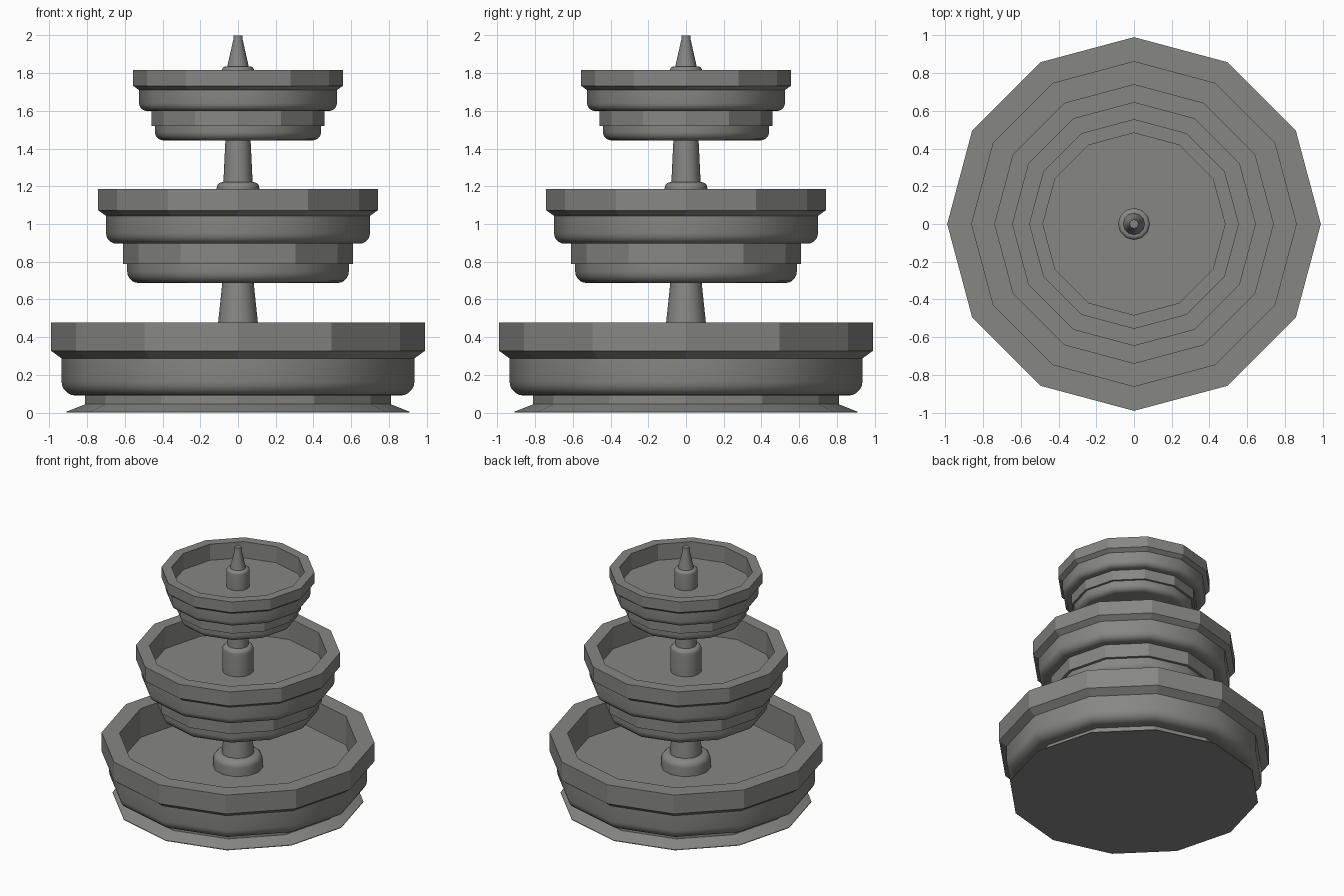
import bpy, bmesh
from math import sin, cos, pi, radians

if "Cube" in bpy.data.objects:
    bpy.data.objects.remove(bpy.data.objects["Cube"])

SIDES = 12

stone = bpy.data.materials.new("dark_stone")
stone.diffuse_color = (0.24, 0.245, 0.232, 1)
stone.use_nodes = True
stone.node_tree.nodes["Principled BSDF"].inputs["Base Color"].default_value = stone.diffuse_color


def lathe(name, profile, flat=()):
    """Spin an (r, z) profile, bottom to top, and cap its ends.
    Segments listed in flat (negative indices) keep crisp vertical edges."""
    bm = bmesh.new()
    rings = [[bm.verts.new((r * cos(2 * pi * i / SIDES), r * sin(2 * pi * i / SIDES), z))
              for i in range(SIDES)] for r, z in profile]
    for a, b in zip(rings, rings[1:]):
        for i in range(SIDES):
            j = (i + 1) % SIDES
            bm.faces.new((a[i], a[j], b[j], b[i]))
    bm.faces.new(rings[0][::-1])
    bm.faces.new(rings[-1])
    bm.verts.index_update()
    mesh = bpy.data.meshes.new(name)
    bm.to_mesh(mesh)
    bm.free()
    mesh.materials.append(stone)
    obj = bpy.data.objects.new(name, mesh)
    bpy.context.collection.objects.link(obj)
    bpy.context.view_layer.objects.active = obj
    obj.select_set(True)
    bpy.ops.object.shade_smooth_by_angle(angle=radians(31))
    obj.select_set(False)
    segments = {s % (len(profile) - 1) for s in flat}
    for e in mesh.edges:
        lo, hi = sorted(v // SIDES for v in e.vertices)
        if hi == lo + 1 and lo in segments:
            e.use_edge_sharp = True
    return obj


def fillet(r, z, size, top=False, steps=5):
    """Rounded corner: outward-and-up for a bowl base, up-and-inward for a top."""
    pts = []
    for k in range(steps + 1):
        a = k / steps * pi / 2
        if top:
            pts.append((r - size + size * cos(a), z - size + size * sin(a)))
        else:
            pts.append((r - size + size * sin(a), z + size - size * cos(a)))
    return pts


def bowl(name, top, s, foot):
    """One tier: foot, rounded body, flared rim and sunken floor, scaled by s."""
    body = fillet(0.935, -0.387, 0.075) + [
        (0.935, -0.19), (0.99, -0.15), (0.99, 0), (0.86, 0), (0.86, -0.23)]
    profile = [(r * s, top + z * s) for r, z in foot + body]
    band = len(foot) - 2
    return lathe(name, profile, (band, -1, -3, -4))


# Tiers
ground_foot = [(0.91, -0.478), (0.91, -0.473), (0.81, -0.433), (0.81, -0.387)]
raised_foot = fillet(0.785, -0.665, 0.08) + [(0.785, -0.53), (0.815, -0.53), (0.815, -0.387)]
bowl("lower_basin", 0.478, 1.0, ground_foot)
bowl("middle_bowl", 1.185, 0.748, raised_foot)
bowl("upper_bowl", 1.816, 0.561, raised_foot)

# Collars standing on each floor
lathe("lower_collar", [(0.18, 0.24)] + fillet(0.18, 0.365, 0.05, True))
lathe("middle_collar", [(0.113, 1.0)] + fillet(0.113, 1.222, 0.032, True))
lathe("upper_collar", [(0.085, 1.68)] + fillet(0.085, 1.835, 0.022, True))

# Columns and finial
lathe("lower_column", [(0.118, 0.36), (0.105, 0.48), (0.082, 0.70)])
lathe("middle_column", [(0.078, 1.21), (0.066, 1.46)])
lathe("finial", [(0.058, 1.83), (0.024, 1.98), (0.024, 2.0)])
